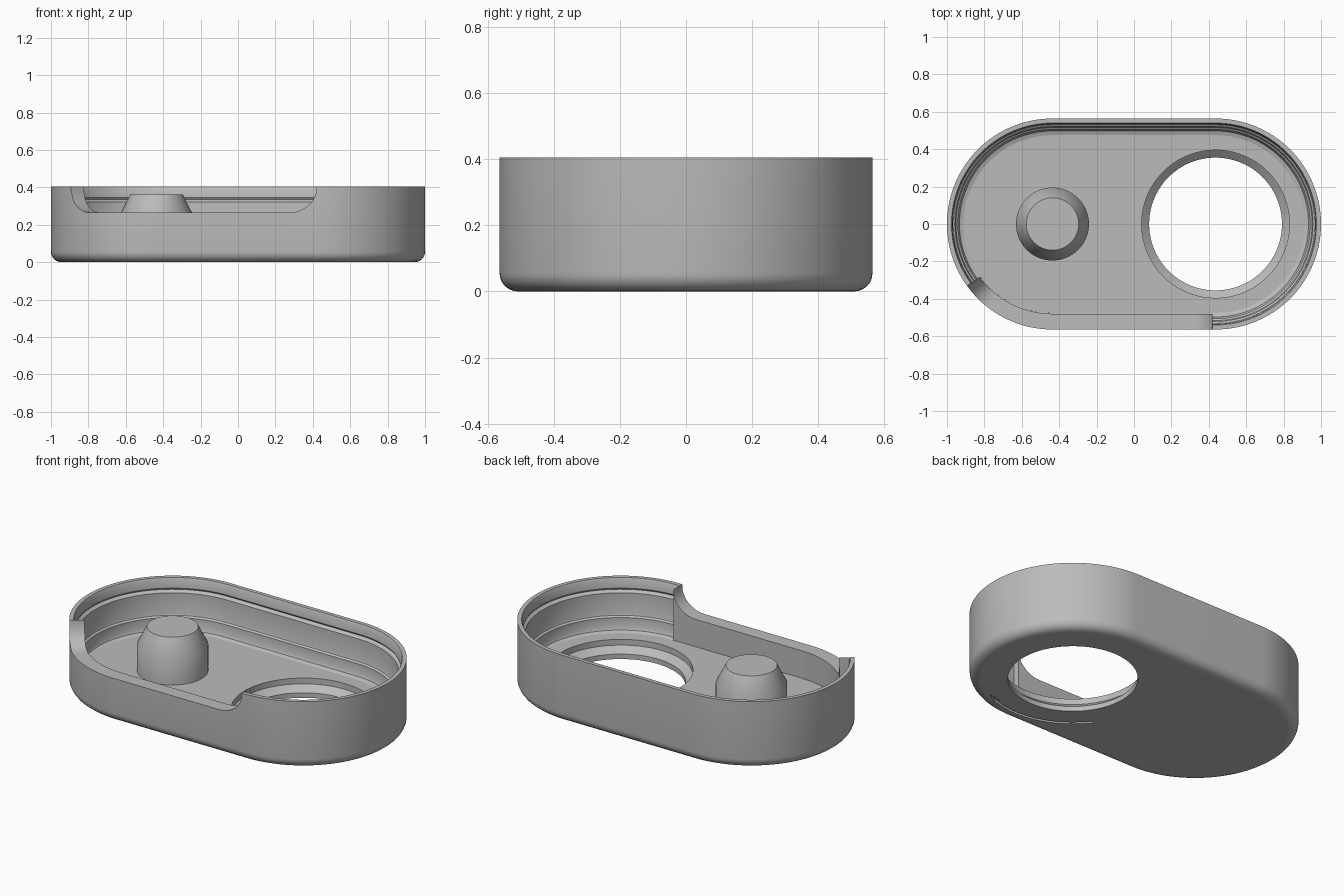
import bpy, bmesh
from math import sin, cos, radians, sqrt, pi

if "Cube" in bpy.data.objects:
    bpy.data.objects.remove(bpy.data.objects["Cube"])

CX, R, TOP = 0.436, 0.564, 0.405        # end centres, outer radius, rim height
FLOOR, BASE_R, FLOOR_R = 0.10, 0.508, 0.475
NOTCH_X, NOTCH_ANGLE, NOTCH_Z, FILLET = 0.42, 216, 0.265, 0.15

grey = bpy.data.materials.new("plain grey")
grey.use_nodes = True
grey.diffuse_color = (0.5, 0.5, 0.5, 1)
grey.node_tree.nodes["Principled BSDF"].inputs["Base Color"].default_value = (0.5, 0.5, 0.5, 1)


def finish(bm, name):
    """Orient the faces, keep corners sharp, and make the object."""
    bmesh.ops.recalc_face_normals(bm, faces=bm.faces)
    for f in bm.faces:
        f.smooth = True
    for e in bm.edges:
        e.smooth = e.is_manifold and e.calc_face_angle(pi) < radians(30)
    mesh = bpy.data.meshes.new(name)
    bm.to_mesh(mesh)
    bm.free()
    mesh.materials.append(grey)
    ob = bpy.data.objects.new(name, mesh)
    bpy.context.collection.objects.link(ob)
    return ob


def place(station, r, z):
    cx, angle = station
    return (cx + r * cos(radians(angle)), r * sin(radians(angle)), z)


def bridge(bm, a, b):
    n = len(a)
    for i in range(n):
        bm.faces.new((a[i], a[(i + 1) % n], b[(i + 1) % n], b[i]))


def sweep(stations, sections, name):
    """Closed cross-sections joined along the outline, capped at both ends."""
    bm = bmesh.new()
    loops = [[bm.verts.new(place(s, r, z)) for r, z in sec]
             for s, sec in zip(stations, sections)]
    for a, b in zip(loops, loops[1:]):
        bridge(bm, a, b)
    bm.faces.new(loops[0])
    bm.faces.new(loops[-1])
    return finish(bm, name)


def arc(cx, start, end, step=3):
    n = max(1, round(abs(end - start) / step))
    return [(cx, start + (end - start) * i / n) for i in range(n + 1)]


# Outer profile: flat base, rounded lower edge
ROUND = R - BASE_R
outer = [(BASE_R + ROUND * sin(radians(a)), ROUND * (1 - cos(radians(a))))
         for a in range(0, 91, 15)]

# Main wall: lip, snap groove, small inner ledge and floor fillet
inner = [(R, TOP), (0.54, TOP), (0.535, 0.395), (0.531, 0.345), (0.538, 0.335),
         (0.52, 0.322), (0.52, 0.20), (0.516, 0.188), (0.505, 0.18),
         (0.505, 0.125), (0.497, 0.108), (FLOOR_R, FLOOR)]
path = [(NOTCH_X, -90)] + arc(CX, -90, 90) + arc(-CX, 90, NOTCH_ANGLE)
sweep(path, [outer + inner] * len(path), "main_wall")


# Thick low wall in the front opening, curving up to the rim at both ends
def wall_height(d):
    if d <= 0:
        return TOP
    d = min(d, FILLET)
    return NOTCH_Z + FILLET * 0.87 * (1 - sqrt(1 - ((FILLET - d) / FILLET) ** 2))


path, heights = [], []
for station in [(-CX, NOTCH_ANGLE)] + arc(-CX, NOTCH_ANGLE + 0.1, 270, 1.5):
    path.append(station)
    heights.append(wall_height(radians(station[1] - NOTCH_ANGLE) * R))
for i in range(12, -1, -1):
    d = FILLET * (i / 12) ** 2
    for gap in ([d] if i else [0.001, 0]):
        path.append((NOTCH_X - gap, 270))
        heights.append(wall_height(gap))
sweep(path, [outer + [(R, h), (0.48, h), (0.48, FLOOR), (FLOOR_R, FLOOR)]
             for h in heights], "front_low_wall")


# Floor with a stepped round hole and an engraved curved arrow underneath
bm = bmesh.new()


def ring(points):
    vs = [bm.verts.new(p) for p in points]
    for i, v in enumerate(vs):
        bm.edges.new((v, vs[(i + 1) % len(vs)]))
    return vs


def fill(loops):
    edges = {e for loop in loops for i, v in enumerate(loop)
             for e in v.link_edges if e.other_vert(v) in (loop[i - 1], loop[(i + 1) % len(loop)])}
    bmesh.ops.triangle_fill(bm, use_beauty=True, edges=list(edges))


outline = arc(CX, -90, 90) + arc(-CX, 90, 270)
hole_stations = [(CX, a) for a in range(0, 360, 4)]
shaft = arc(CX, -143, -73)
arrow = ([(s, 0.476) for s in shaft] + [((CX, -73), 0.462), ((CX, -61), 0.484), ((CX, -73), 0.504)]
         + [(s, 0.492) for s in reversed(shaft)])

bottom = ring([place(s, BASE_R, 0) for s in outline])
top = ring([place(s, FLOOR_R, FLOOR) for s in outline])
hole = [ring([place(s, r, z) for s in hole_stations])
        for r, z in [(0.355, 0), (0.355, 0.03), (0.395, 0.065), (0.395, FLOOR)]]
mark, mark_deep = [ring([place(s, r, z) for s, r in arrow]) for z in (0, 0.02)]

fill([bottom, hole[0], mark])
fill([top, hole[-1]])
fill([mark_deep])
bridge(bm, bottom, top)
bridge(bm, mark, mark_deep)
for a, b in zip(hole, hole[1:]):
    bridge(bm, a, b)
finish(bm, "floor_plate")

# Tapered locating post
bm = bmesh.new()
post = [[bm.verts.new(place((-CX, a), r, z)) for a in range(0, 360, 5)]
        for r, z in [(0.195, FLOOR - 0.02), (0.195, 0.255), (0.14, 0.362)]]
for a, b in zip(post, post[1:]):
    bridge(bm, a, b)
bm.faces.new(post[0])
bm.faces.new(post[-1])
finish(bm, "post")
